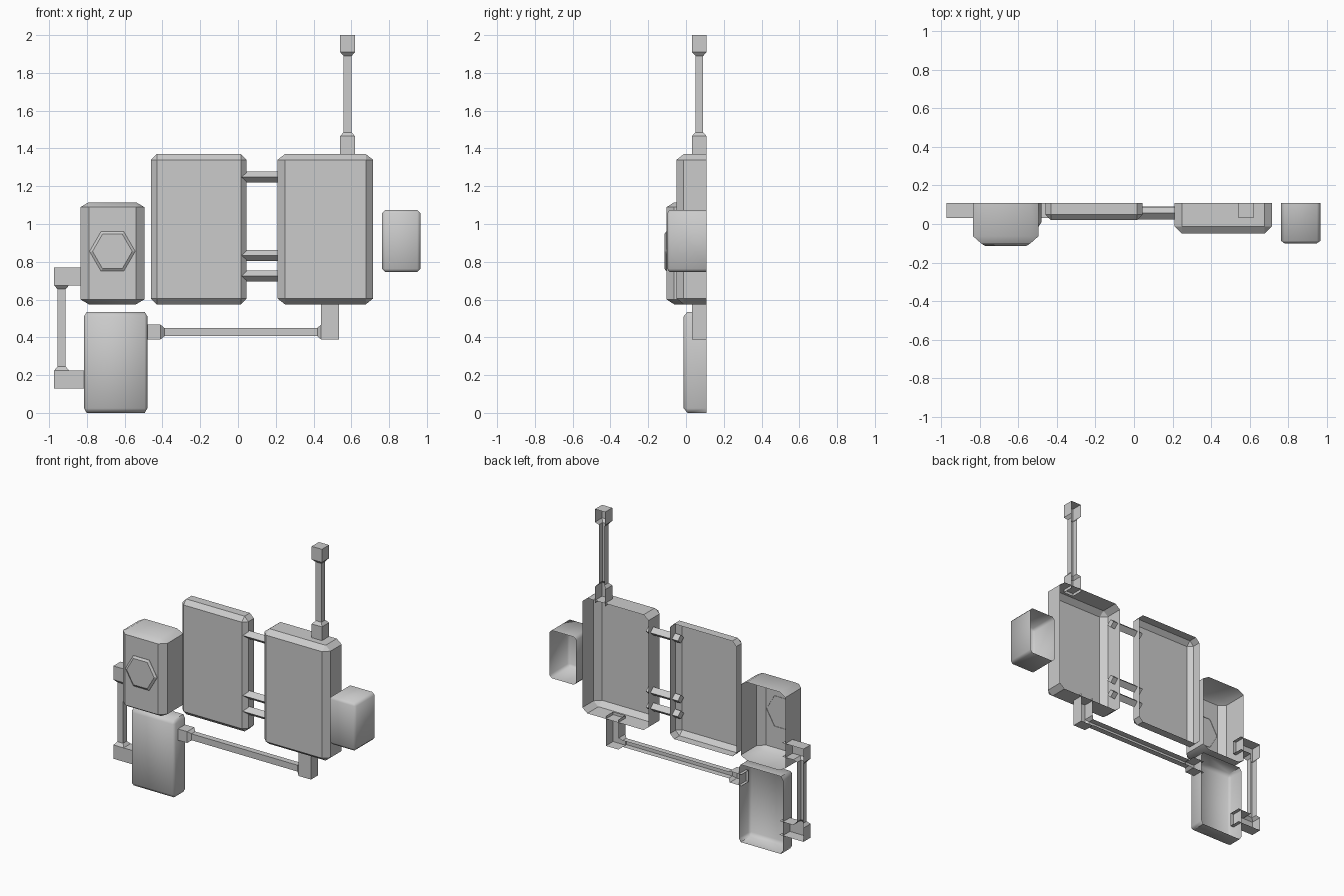
import bpy, bmesh
from math import cos, sin, pi
from mathutils import Vector

if "Cube" in bpy.data.objects:
    bpy.data.objects.remove(bpy.data.objects["Cube"])

BACK = 0.109          # open wall-side plane shared by all housings
CF = 0.031            # front plane of conduit fittings


def finish(name, bm, smooth=None):
    bmesh.ops.recalc_face_normals(bm, faces=bm.faces[:])
    me = bpy.data.meshes.new(name)
    bm.to_mesh(me)
    bm.free()
    ob = bpy.data.objects.new(name, me)
    bpy.context.collection.objects.link(ob)
    if smooth:
        bpy.ops.object.select_all(action='DESELECT')
        ob.select_set(True)
        bpy.context.view_layer.objects.active = ob
        bpy.ops.object.shade_smooth_by_angle(angle=smooth)
    return ob


def box(name, x, y, z, chamfer=None, opened=('+y',), smooth=None):
    """Box from ranges; front and depth edges chamfered, listed sides left open."""
    lo, hi = Vector((x[0], y[0], z[0])), Vector((x[1], y[1], z[1]))
    size, mid = hi - lo, (lo + hi) / 2
    c = Vector(chamfer or (1, 1, 1))
    bm = bmesh.new()
    bmesh.ops.create_cube(bm, size=1)
    for v in bm.verts:      # work in chamfer units so offset 1 gives each axis its own cut
        v.co = Vector(v.co[i] * size[i] / c[i] for i in range(3))
    if chamfer:
        edges = [e for e in bm.edges if any(v.co.y < 0 for v in e.verts)]
        bmesh.ops.bevel(bm, geom=edges, offset=1, offset_type='OFFSET',
                        segments=1, affect='EDGES', profile=0.5)
    for v in bm.verts:
        v.co = mid + Vector(v.co[i] * c[i] for i in range(3))
    bm.normal_update()
    gone = []
    for f in bm.faces:
        for o in opened:
            if f.normal['xyz'.index(o[1])] * (1 if o[0] == '+' else -1) > 0.99:
                gone.append(f)
    bmesh.ops.delete(bm, geom=gone, context='FACES')
    return finish(name, bm, smooth)


def loft(name, loops, closed=True, caps=(True, True)):
    bm = bmesh.new()
    rows = [[bm.verts.new(p) for p in loop] for loop in loops]
    n = len(rows[0])
    for a, b in zip(rows, rows[1:]):
        for i in range(n if closed else n - 1):
            j = (i + 1) % n
            bm.faces.new((a[i], a[j], b[j], b[i]))
    for row, cap in zip((rows[0], rows[-1]), caps):
        if cap:
            bm.faces.new(row)
    return finish(name, bm)


def channel(name, axis, centre, stations, caps=(False, False)):
    """Back-open conduit along x or z; stations are (position, wide or thin)."""
    loops = []
    for t, wide in stations:
        h, yf, yb = (0.039, CF, BACK) if wide else (0.022, 0.05, 0.091)
        pts = [(-h, yb), (-h, yf), (h, yf), (h, yb)]
        loops.append([(centre + w, y, t) if axis == 'z' else (t, y, centre + w)
                      for w, y in pts])
    loft(name, loops, False, caps)


# Two main cabinets
box("shallow_cabinet", (-0.46, 0.045), (0.02, BACK), (0.575, 1.37), (0.03, 0.03, 0.03))
box("deep_cabinet", (0.21, 0.715), (-0.05, BACK), (0.575, 1.37), (0.038, 0.038, 0.03))

# Smaller housings
box("meter_housing", (-0.835, -0.495), (-0.103, BACK), (0.575, 1.115), (0.045, 0.04, 0.026), smooth=0.6)
box("lower_housing", (-0.815, -0.48), (-0.012, BACK), (0.0, 0.535), (0.014, 0.02, 0.024), smooth=0.9)
box("side_housing", (0.762, 0.967), (-0.1, BACK), (0.745, 1.075), (0.018, 0.013, 0.018), smooth=0.9)

# Hexagonal meter dial
loft("meter_dial", [[(-0.665 + r * cos(i * pi / 3), y, 0.855 + r * sin(i * pi / 3))
                     for i in range(6)]
                    for r, y in ((0.121, -0.1), (0.121, -0.105), (0.105, -0.115))],
     caps=(False, True))

# Three diamond-section pipes between the cabinets
for k, zc in enumerate((1.248, 0.834, 0.725)):
    loft(f"link_pipe_{k + 1}", [[(x, 0.056 + 0.032 * cos(a * pi / 2), zc + 0.029 * sin(a * pi / 2))
                                 for a in range(4)] for x in (0.0, 0.245)])

# Upright conduit on the deep cabinet
channel("upright_conduit", 'z', 0.58,
        [(1.35, 1), (1.465, 1), (1.485, 0), (1.89, 0), (1.91, 1), (2.0, 1)], (False, True))

# Horizontal conduit with its elbow up into the deep cabinet
channel("cross_conduit", 'x', 0.428,
        [(-0.5, 1), (-0.41, 1), (-0.39, 0), (0.42, 0), (0.44, 1)])
box("cross_elbow_corner", (0.44, 0.535), (CF, BACK), (0.389, 0.467), opened=('+y', '-x', '+z'))
box("cross_elbow_arm", (0.44, 0.535), (CF, BACK), (0.467, 0.595), opened=('+y', '+z', '-z'))

# Left conduit joining the two left housings through two elbows
channel("left_conduit", 'z', -0.934,
        [(0.225, 1), (0.245, 0), (0.655, 0), (0.675, 1)])
for label, z, side, x1 in (("upper", (0.675, 0.77), '-z', -0.81), ("lower", (0.13, 0.225), '+z', -0.79)):
    box(f"left_elbow_corner_{label}", (-0.973, -0.895), (CF, BACK), z, opened=('+y', '+x', side))
    box(f"left_elbow_arm_{label}", (-0.895, x1), (CF, BACK), z, opened=('+y', '+x', '-x'))
